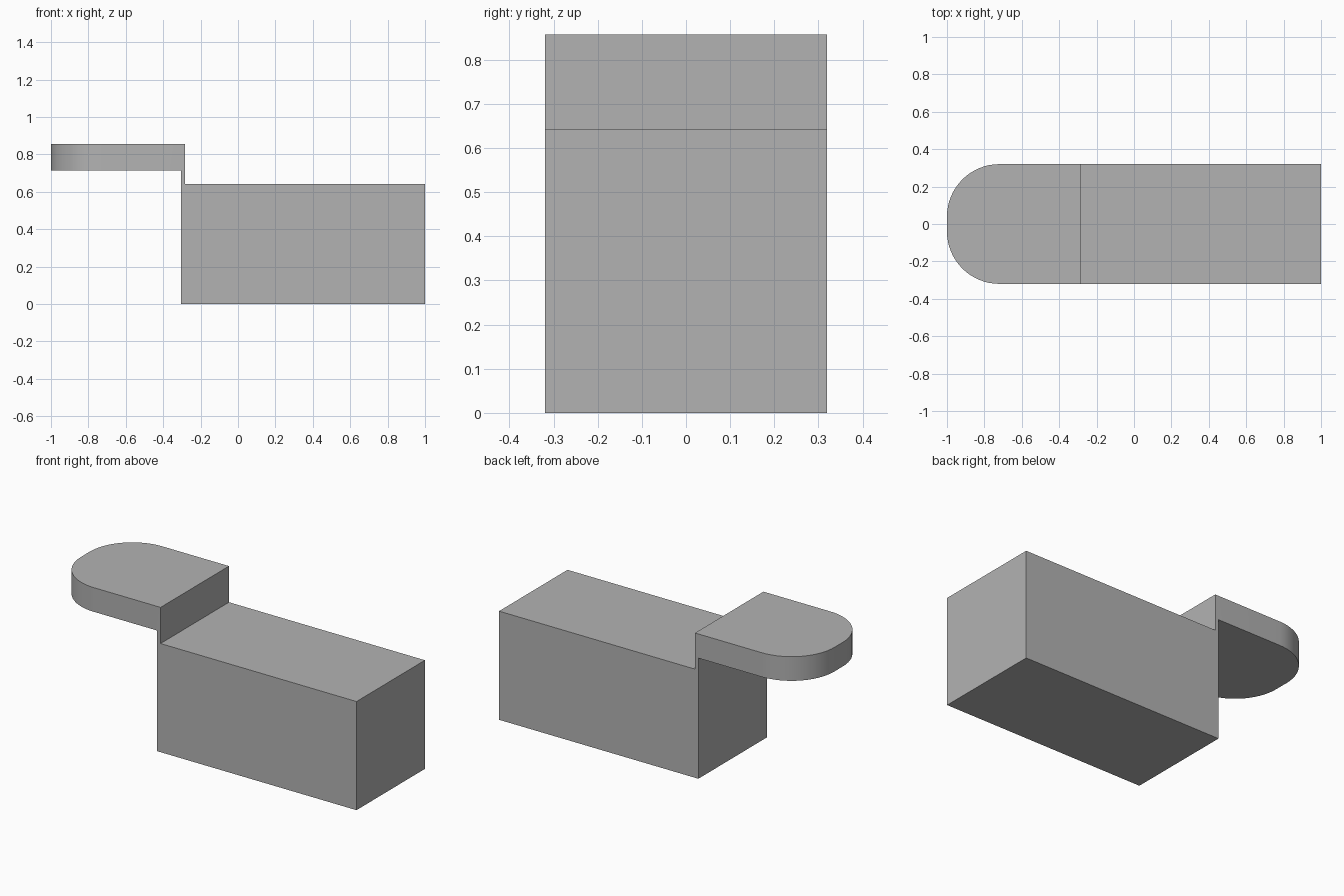
import bpy, bmesh, math
from mathutils import Vector

cube = bpy.data.objects.get("Cube")
if cube:
    bpy.data.objects.remove(cube, do_unlink=True)

# Single plain grey
grey = bpy.data.materials.new("plain grey")
grey.use_nodes = True
colour = (0.45, 0.45, 0.45, 1)
grey.diffuse_color = colour
grey.node_tree.nodes["Principled BSDF"].inputs["Base Color"].default_value = colour

HALF_WIDTH = 0.32
CORNER_RADIUS = 0.28

# Side outline: block, thin neck and overhanging tongue
outline = [(-0.305, 0), (1, 0), (1, 0.643), (-0.283, 0.643),
           (-0.283, 0.857), (-1, 0.857), (-1, 0.714), (-0.305, 0.714)]

bm = bmesh.new()
side = bm.faces.new([bm.verts.new((x, -HALF_WIDTH, z)) for x, z in outline])
extruded = bmesh.ops.extrude_face_region(bm, geom=[side])
new_verts = [g for g in extruded["geom"] if isinstance(g, bmesh.types.BMVert)]
bmesh.ops.translate(bm, verts=new_verts, vec=Vector((0, 2 * HALF_WIDTH, 0)))

# Round the two upright corners at the tongue's end
corners = [e for e in bm.edges
           if all(v.co.x < -0.99 for v in e.verts)
           and abs(e.verts[0].co.y - e.verts[1].co.y) < 0.001]
bmesh.ops.bevel(bm, geom=corners, offset=CORNER_RADIUS, offset_type='OFFSET',
                segments=16, profile=0.5, affect='EDGES')
bmesh.ops.recalc_face_normals(bm, faces=bm.faces)

mesh = bpy.data.meshes.new("block_with_tongue")
bm.to_mesh(mesh)
bm.free()
mesh.materials.append(grey)
body = bpy.data.objects.new("block_with_tongue", mesh)
bpy.context.collection.objects.link(body)

# Smooth the rounded end, keep the corners crisp
bpy.ops.object.select_all(action='DESELECT')
body.select_set(True)
bpy.context.view_layer.objects.active = body
bpy.ops.object.shade_smooth_by_angle(angle=math.radians(30))
